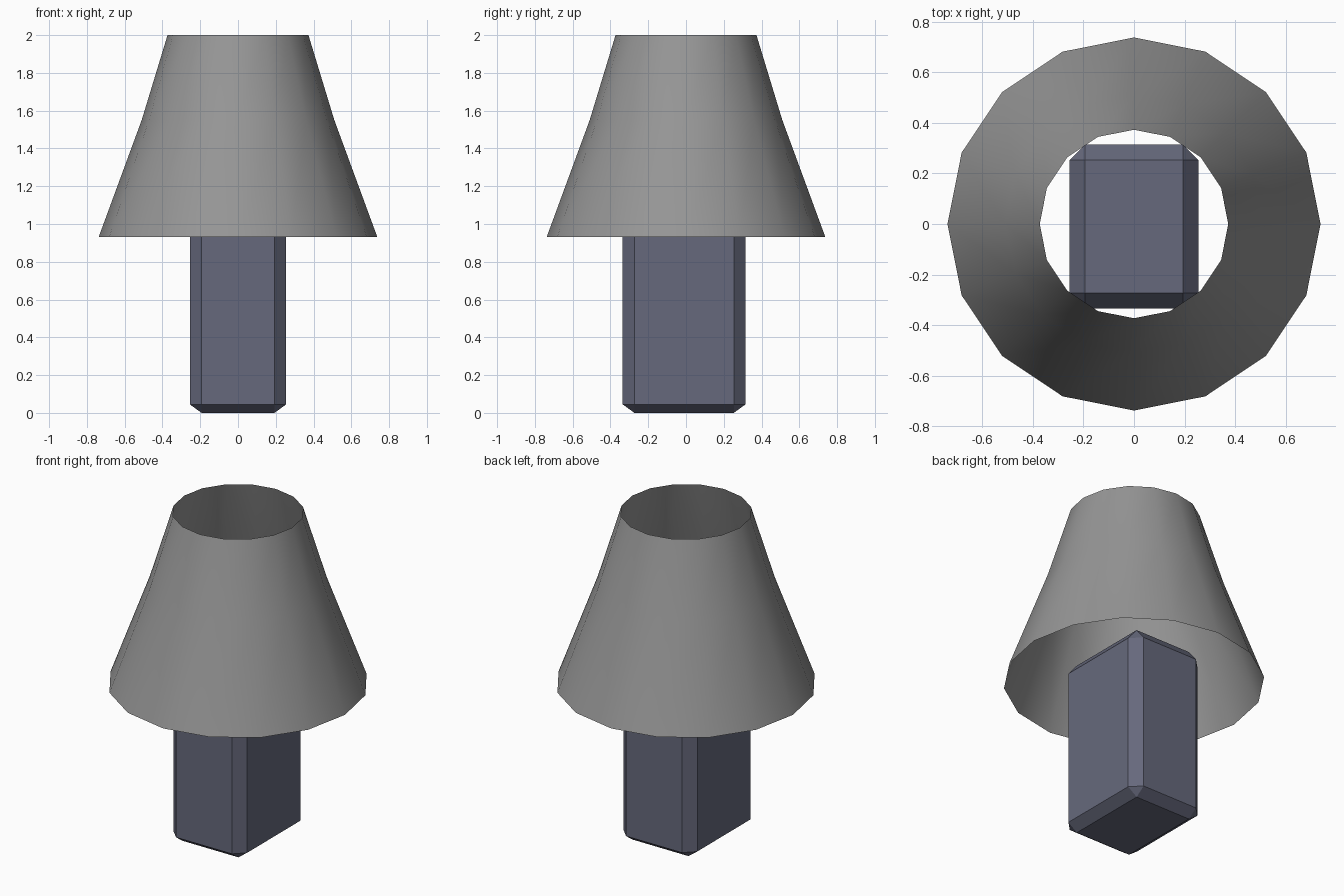
import bpy
import bmesh
from math import cos, sin, tau, radians

cube = bpy.data.objects.get("Cube")
if cube:
    bpy.data.objects.remove(cube, do_unlink=True)


def make_material(name, colour):
    mat = bpy.data.materials.new(name)
    mat.use_nodes = True
    mat.diffuse_color = colour
    mat.node_tree.nodes["Principled BSDF"].inputs["Base Color"].default_value = colour
    return mat


def make_object(name, bm, mat):
    bmesh.ops.recalc_face_normals(bm, faces=bm.faces)
    mesh = bpy.data.meshes.new(name)
    bm.to_mesh(mesh)
    bm.free()
    mesh.materials.append(mat)
    obj = bpy.data.objects.new(name, mesh)
    bpy.context.collection.objects.link(obj)
    return obj


shade_grey = make_material("shade grey", (0.305, 0.305, 0.305, 1))
slate_blue = make_material("slate blue", (0.133, 0.141, 0.202, 1))

# Base: chamfered block, with a taller chamfer at the top than at the bottom
width, depth, height, chamfer = 0.51, 0.65, 1.09, 0.062
bm = bmesh.new()
bmesh.ops.create_cube(bm, size=1)
for v in bm.verts:
    v.co = (v.co.x * width, v.co.y * depth - 0.01, (v.co.z + 0.5) * height)
bmesh.ops.bevel(bm, geom=bm.edges[:], offset=chamfer, segments=1,
                affect='EDGES', profile=0.5)
for v in bm.verts:
    if abs(v.co.z - chamfer) < 0.01:
        v.co.z = 0.045
    elif abs(v.co.z - (height - chamfer)) < 0.01:
        v.co.z = 1.015
make_object("lamp_base", bm, slate_blue)

# Shade: open sixteen-sided shell, slightly waisted in the middle
sides = 16
profile = [(0.738, 0.93), (0.51, 1.55), (0.373, 2.0)]
bm = bmesh.new()
rings = [[bm.verts.new((r * cos(tau * i / sides), r * sin(tau * i / sides), z))
          for i in range(sides)] for r, z in profile]
for low, high in zip(rings, rings[1:]):
    for i in range(sides):
        j = (i + 1) % sides
        bm.faces.new((low[i], low[j], high[j], high[i]))
shade = make_object("lamp_shade", bm, shade_grey)

bpy.ops.object.select_all(action='DESELECT')
shade.select_set(True)
bpy.context.view_layer.objects.active = shade
bpy.ops.object.shade_smooth_by_angle(angle=radians(40))
